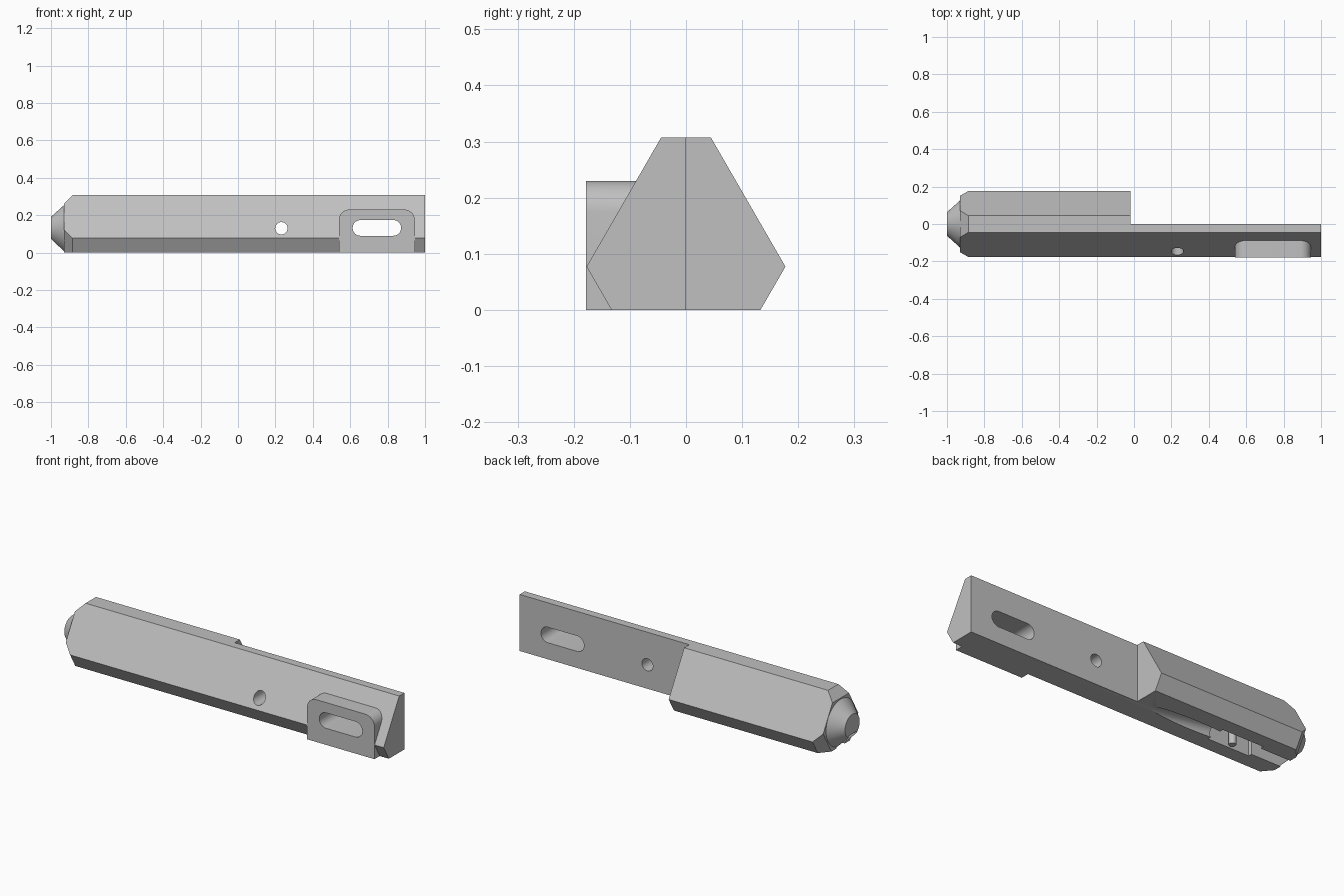
import bpy, bmesh, math
from mathutils import Vector, Matrix

cube = bpy.data.objects.get("Cube")
if cube:
    bpy.data.objects.remove(cube, do_unlink=True)

grey = bpy.data.materials.new("plain grey")
grey.use_nodes = True
colour = (0.53, 0.53, 0.53, 1)
grey.diffuse_color = colour
grey.node_tree.nodes["Principled BSDF"].inputs["Base Color"].default_value = colour

CENTRE_Z, INNER, OUTER = 0.128, 0.128, 0.179


def make(name, bm):
    bmesh.ops.recalc_face_normals(bm, faces=bm.faces)
    mesh = bpy.data.meshes.new(name)
    bm.to_mesh(mesh)
    bm.free()
    mesh.materials.append(grey)
    ob = bpy.data.objects.new(name, mesh)
    bpy.context.collection.objects.link(ob)
    return ob


def loft(name, rings):
    """Skin a row of matching rings and cap both ends."""
    bm = bmesh.new()
    rows = [[bm.verts.new(p) for p in ring] for ring in rings]
    n = len(rows[0])
    for a, b in zip(rows, rows[1:]):
        for i in range(n):
            j = (i + 1) % n
            bm.faces.new((a[i], a[j], b[j], b[i]))
    bm.faces.new(rows[0])
    bm.faces.new(rows[-1])
    return make(name, bm)


def box(name, x, y, z):
    return loft(name, [[(px, y[0], z[0]), (px, y[1], z[0]),
                        (px, y[1], z[1]), (px, y[0], z[1])] for px in x])


def tube(name, start, end, r1, r2=None, sides=48):
    """Cylinder or cone between two points."""
    start, end = Vector(start), Vector(end)
    d = end - start
    bm = bmesh.new()
    bmesh.ops.create_cone(bm, cap_ends=True, segments=sides, radius1=r1,
                          radius2=r1 if r2 is None else r2, depth=d.length)
    turn = d.to_track_quat('Z', 'Y').to_matrix().to_4x4()
    bm.transform(Matrix.Translation((start + end) / 2) @ turn)
    return make(name, bm)


def rounded(name, x, z, r, y):
    """Rounded rectangle in x-z, extruded along y."""
    pts = []
    corners = ((x[1] - r, z[1] - r), (x[0] + r, z[1] - r),
               (x[0] + r, z[0] + r), (x[1] - r, z[0] + r))
    for q, (cx, cz) in enumerate(corners):
        for s in range(9):
            a = (q + s / 8) * math.pi / 2
            pts.append((cx + r * math.cos(a), cz + r * math.sin(a)))
    return loft(name, [[(px, py, pz) for px, pz in pts] for py in y])


def combine(target, tool, operation):
    mod = target.modifiers.new(operation.lower(), 'BOOLEAN')
    mod.operation, mod.solver, mod.object = operation, 'EXACT', tool
    bpy.context.view_layer.objects.active = target
    bpy.ops.object.modifier_apply(modifier=mod.name)
    bpy.data.objects.remove(tool, do_unlink=True)


def section(x, reach):
    """Triangle with its three corners cut off at the given reach."""
    half = (2 * INNER - reach) * math.tan(math.pi / 6)
    ring = []
    for k in range(3):
        a = math.pi / 2 + k * math.tau / 3
        for side in (-half, half):
            ring.append((x, reach * math.cos(a) - side * math.sin(a),
                         CENTRE_Z + reach * math.sin(a) + side * math.cos(a)))
    return ring


# Main bar with tapered corners and a conical nose
body = loft("bar_body", [section(-0.93, 0.133), section(-0.885, OUTER), section(1, OUTER)])
combine(body, tube("nose", (-0.93, 0, CENTRE_Z), (-1, 0, CENTRE_Z), 0.126, 0.063), 'UNION')

# Half of the bar cut away behind the flat face
combine(body, box("half_cut", (-0.02, 1.2), (0, 0.4), (-0.2, 0.5)), 'DIFFERENCE')

# Raised mounting pad with rounded top corners
pad = rounded("pad", (0.54, 0.945), (-0.15, 0.23), 0.055, (-0.178, -0.03))
combine(pad, box("pad_trim", (0.4, 1.1), (-0.4, 0.2), (-0.4, 0)), 'DIFFERENCE')
combine(body, pad, 'UNION')

# Slot and round hole through the flat half
combine(body, rounded("slot_cut", (0.613, 0.872), (0.09, 0.174), 0.0415, (-0.4, 0.3)), 'DIFFERENCE')
combine(body, tube("hole_cut", (0.232, -0.4, 0.13), (0.232, 0.3, 0.13), 0.033), 'DIFFERENCE')

# Tapered notch and its thin channel in the flat face
combine(body, tube("notch_cut", (0.486, 0, 0.18), (0.486, 0, 0.32), 0.008, 0.044), 'DIFFERENCE')
combine(body, tube("channel_cut", (0.486, 0.004, 0.03), (0.486, 0.004, 0.2), 0.01, sides=24), 'DIFFERENCE')

# Two shallow lengthwise grooves
for z in (0.222, 0.045):
    combine(body, tube("groove_cut", (0.0, 0.022, z), (0.98, 0.022, z), 0.028), 'DIFFERENCE')

# Underside: sloping run-out, long slot open at the nose, wider pocket
combine(body, tube("runout_cut", (0.05, 0, -0.062), (-0.58, 0, 0.032), 0.04), 'DIFFERENCE')
combine(body, box("long_cut", (-1.1, -0.5), (-0.035, 0.035), (-0.1, 0.085)), 'DIFFERENCE')
combine(body, box("pocket_cut", (-0.75, -0.5), (-0.055, 0.055), (-0.1, 0.12)), 'DIFFERENCE')

# Upright pin inside the pocket
pin = tube("pocket_pin", (-0.63, -0.03, 0.005), (-0.63, -0.03, 0.125), 0.018, sides=24)

for ob in (body, pin):
    bpy.ops.object.select_all(action='DESELECT')
    ob.select_set(True)
    bpy.context.view_layer.objects.active = ob
    bpy.ops.object.shade_smooth_by_angle(angle=math.radians(25))
